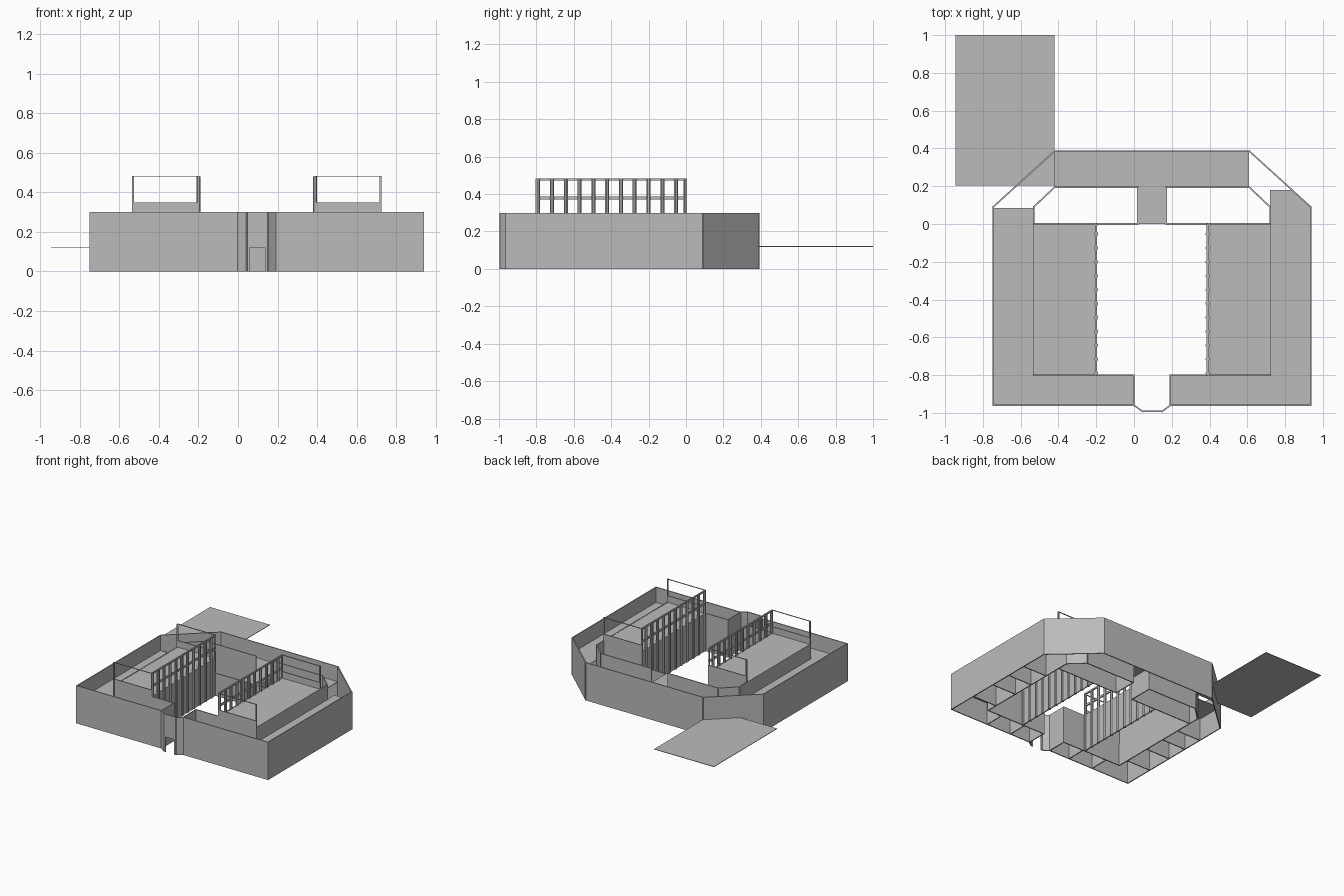
import bpy, math
from mathutils import Vector

if "Cube" in bpy.data.objects:
    bpy.data.objects.remove(bpy.data.objects["Cube"])

grey = bpy.data.materials.new("plain grey")
grey.diffuse_color = (0.5, 0.5, 0.5, 1)
grey.use_nodes = True
grey.node_tree.nodes["Principled BSDF"].inputs["Base Color"].default_value = grey.diffuse_color
T = 0.008      # wall thickness
DECK = 0.18    # upper floor level
TOP = 0.30     # wall top
MID = 0.095    # mirror line of the two wings


def add(name, verts, faces):
    me = bpy.data.meshes.new(name)
    me.from_pydata(verts, [], faces)
    me.materials.append(grey)
    ob = bpy.data.objects.new(name, me)
    bpy.context.collection.objects.link(ob)
    return ob


def prism(name, pts, z0, z1):
    n = len(pts)
    verts = [(x, y, z0) for x, y in pts] + [(x, y, z1) for x, y in pts]
    faces = [tuple(reversed(range(n))), tuple(range(n, 2 * n))]
    faces += [(i, (i + 1) % n, n + (i + 1) % n, n + i) for i in range(n)]
    return add(name, verts, faces)


def box(name, x0, x1, y0, y1, z0, z1):
    x0, x1 = min(x0, x1), max(x0, x1)
    return prism(name, [(x0, y0), (x1, y0), (x1, y1), (x0, y1)], z0, z1)


def wall(name, a, b, z0=0.0, z1=TOP, t=T):
    a, b = Vector(a), Vector(b)
    d = (b - a).normalized() * t / 2
    n = Vector((-d.y, d.x))
    quad = [a - d - n, b + d - n, b + d + n, a - d + n]
    return prism(name, [tuple(p) for p in quad], z0, z1)


def path(name, pts, z0=0.0, z1=TOP):
    for a, b in zip(pts, pts[1:]):
        wall(name, a, b, z0, z1)


# outer perimeter wall
path("outer_wall", [(0.0, -0.96), (-0.746, -0.96), (-0.746, 0.09), (-0.42, 0.386),
                    (0.61, 0.386), (0.936, 0.09), (0.936, -0.96), (0.19, -0.96)])

# entrance bay with doorway
path("entrance_bay", [(0.0, -0.96), (0.045, -0.992), (0.055, -0.992)])
path("entrance_bay", [(0.14, -0.992), (0.15, -0.992), (0.192, -0.96)])
wall("entrance_lintel", (0.055, -0.992), (0.14, -0.992), 0.12, TOP)

# back range deck, connector and walls
box("back_deck", -0.42, 0.61, 0.195, 0.386, DECK - 0.004, DECK)
box("connector_deck", 0.02, 0.17, 0.0, 0.195, DECK - 0.004, DECK)
wall("back_parapet", (-0.42, 0.195), (0.02, 0.195))
wall("back_parapet", (0.17, 0.195), (0.61, 0.195))
for x in (0.02, 0.17):
    wall("connector_wall", (x, 0.0), (x, 0.195), 0.0, DECK)

# wings: s = -1 left, +1 right
for s in (-1, 1):
    def X(d):
        return MID + s * d

    outer, inner, court, gate = X(0.84), X(0.626), X(0.295), X(0.096)

    # wing decks
    if s < 0:
        box("wing_deck", outer, inner, -0.8, 0.085, DECK - 0.004, DECK)
    else:
        prism("wing_deck", [(inner, -0.8), (outer, -0.8), (outer, 0.09),
                            (0.84, 0.18), (inner, 0.18)], DECK - 0.004, DECK)
    box("front_deck", outer, gate, -0.96, -0.8, DECK - 0.004, DECK)

    # inner walls of the wing and front range
    path("inner_wall", [(gate, -0.96), (gate, -0.8), (inner, -0.8),
                        (inner, 0.09), (X(0.515), 0.195)])

    # raised terrace with end walls
    box("terrace", inner, court, -0.8, 0.0, TOP - 0.006, TOP - 0.002)
    wall("terrace_end_wall", (inner, -0.8), (court, -0.8), 0.0, 0.35)
    wall("terrace_end_wall", (inner, 0.0), (court, 0.0), 0.0, 0.35)
    wall("courtyard_side_wall", (court, -0.8), (court, 0.0))
    wall("courtyard_back_wall", (court, 0.0), (X(0.075), 0.0), 0.0, DECK)

    # courtyard columns and rails
    ys = [-0.79 + 0.0737 * k for k in range(11)] + [-0.006]
    for y in ys:
        r = 0.0115 if y < -0.01 else 0.007
        ring = [(court + r * math.cos(math.tau * i / 8 + math.pi / 8),
                 y + r * math.sin(math.tau * i / 8 + math.pi / 8)) for i in range(8)]
        prism("column", ring, 0.0, 0.48)
    box("top_rail", court - 0.005, court + 0.005, -0.802, 0.0, 0.472, 0.484)
    box("middle_rail", court - 0.005, court + 0.005, -0.802, 0.0, 0.37, 0.386)

    # corner posts and thin cross bars
    for y in (-0.8, 0.0):
        box("corner_post", inner - 0.005, inner + 0.005, y - 0.005, y + 0.005, DECK, 0.482)
        box("cross_bar", inner, court, y - 0.004, y + 0.004, 0.479, 0.482)

    # ground floor partitions
    for y in (-0.71, -0.49, -0.31, -0.14):
        wall("partition", (outer, y), (inner, y), 0.0, DECK)
    wall("partition", (X(0.5), -0.96), (X(0.5), -0.8), 0.0, DECK)
    wall("partition", (X(0.28), -0.96), (X(0.28), -0.8), 0.0, DECK)

# platform outside the rear corner
box("platform", -0.946, -0.42, 0.205, 1.0, 0.118, 0.122)
